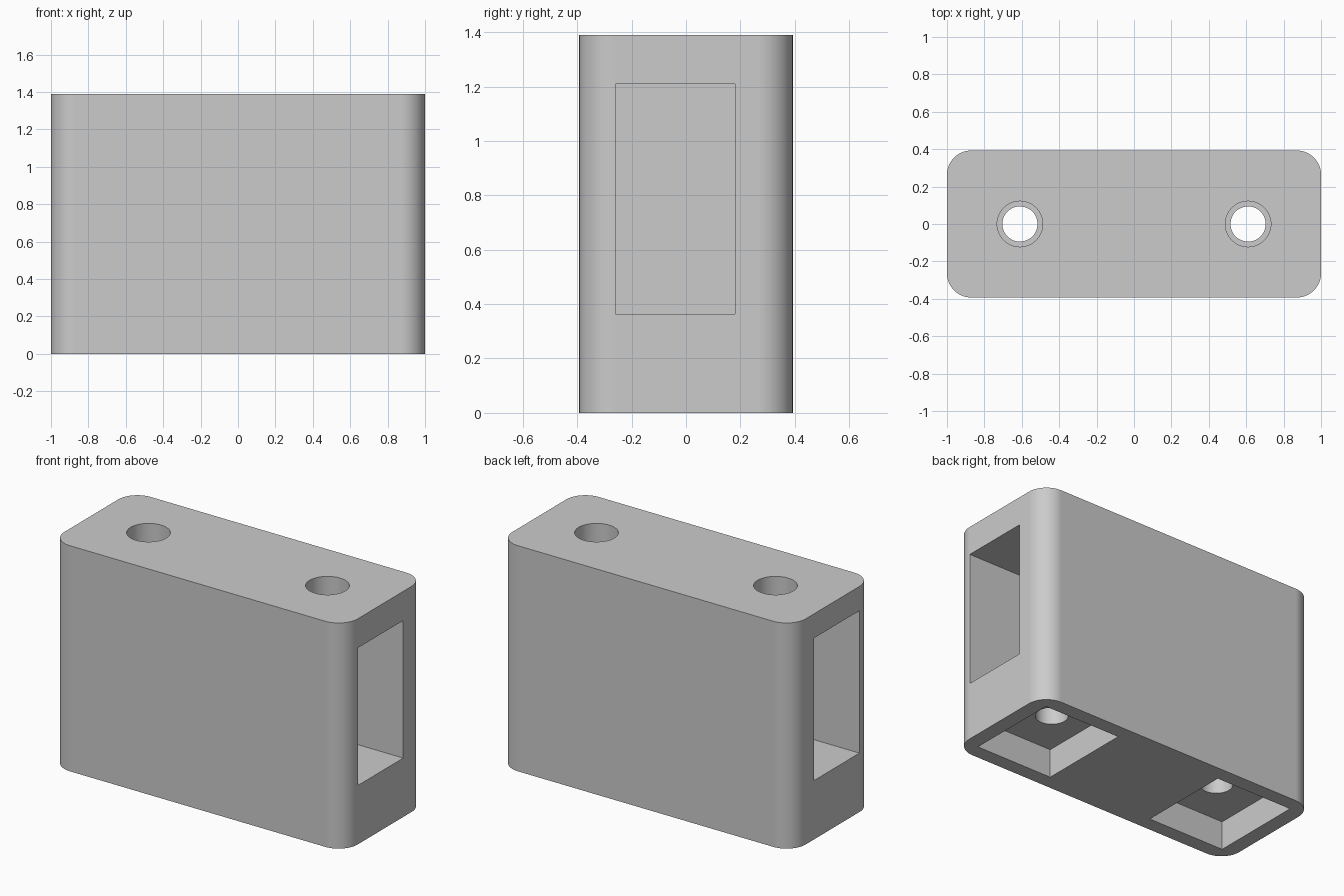
import bpy
import bmesh
from math import radians
from mathutils import Matrix, Vector

HALF_Y, HEIGHT, CORNER = 0.393, 1.39, 0.13
BOLT_X = 0.61
INNER_X = 0.37      # inner end of the side sockets and foot recesses

cube = bpy.data.objects.get("Cube")
if cube:
    bpy.data.objects.remove(cube, do_unlink=True)

grey = bpy.data.materials.new("plain_grey")
grey.use_nodes = True
grey.diffuse_color = (0.6, 0.6, 0.6, 1)
grey.node_tree.nodes["Principled BSDF"].inputs["Base Color"].default_value = (0.6, 0.6, 0.6, 1)


def to_object(name, bm):
    mesh = bpy.data.meshes.new(name)
    bm.to_mesh(mesh)
    bm.free()
    mesh.materials.append(grey)
    obj = bpy.data.objects.new(name, mesh)
    bpy.context.collection.objects.link(obj)
    return obj


def box(name, low, high):
    low, high = Vector(low), Vector(high)
    bm = bmesh.new()
    place = Matrix.Translation((low + high) / 2) @ Matrix.Diagonal((*(high - low), 1))
    bmesh.ops.create_cube(bm, size=1, matrix=place)
    return bm, name


def bore(name, x, radius, z0, z1):
    bm = bmesh.new()
    bmesh.ops.create_cone(bm, cap_ends=True, segments=48, radius1=radius, radius2=radius,
                          depth=z1 - z0, matrix=Matrix.Translation((x, 0, (z0 + z1) / 2)))
    return bm, name


# Block with rounded upright corners
bm, name = box("connector_block", (-1, -HALF_Y, 0), (1, HALF_Y, HEIGHT))
uprights = [e for e in bm.edges if abs(e.verts[0].co.z - e.verts[1].co.z) > 1]
bmesh.ops.bevel(bm, geom=uprights, offset=CORNER, segments=12, profile=0.5, affect='EDGES')
block = to_object(name, bm)

# Openings, repeated at each end; the right-hand socket is a little taller
cutters = []
for side, top in ((1, 1.21), (-1, 1.24)):
    inner, outer, foot = side * INNER_X, side * 1.2, side * 0.905
    cutters += [
        box("socket_cutter", (min(inner, outer), -0.26, 0.363), (max(inner, outer), 0.18, top)),
        box("foot_recess_cutter", (min(inner, foot), -0.3, -0.2), (max(inner, foot), 0.3, 0.18)),
        bore("top_bore_cutter", side * BOLT_X, 0.122, 0.8, 1.6),
        bore("bolt_hole_cutter", side * BOLT_X, 0.094, 0.1, 0.6),
    ]

bpy.context.view_layer.objects.active = block
for bm, name in cutters:
    cutter = to_object(name, bm)
    cutter.hide_render = True
    cut = block.modifiers.new(name, 'BOOLEAN')
    cut.operation, cut.solver, cut.object = 'DIFFERENCE', 'EXACT', cutter
    bpy.ops.object.modifier_apply(modifier=cut.name)
    bpy.data.objects.remove(cutter, do_unlink=True)

# Smooth corners and bores, flat sides
bpy.ops.object.select_all(action='DESELECT')
block.select_set(True)
bpy.ops.object.shade_smooth_by_angle(angle=radians(30))
normals = block.modifiers.new("flat_sides", 'WEIGHTED_NORMAL')
normals.keep_sharp = True
